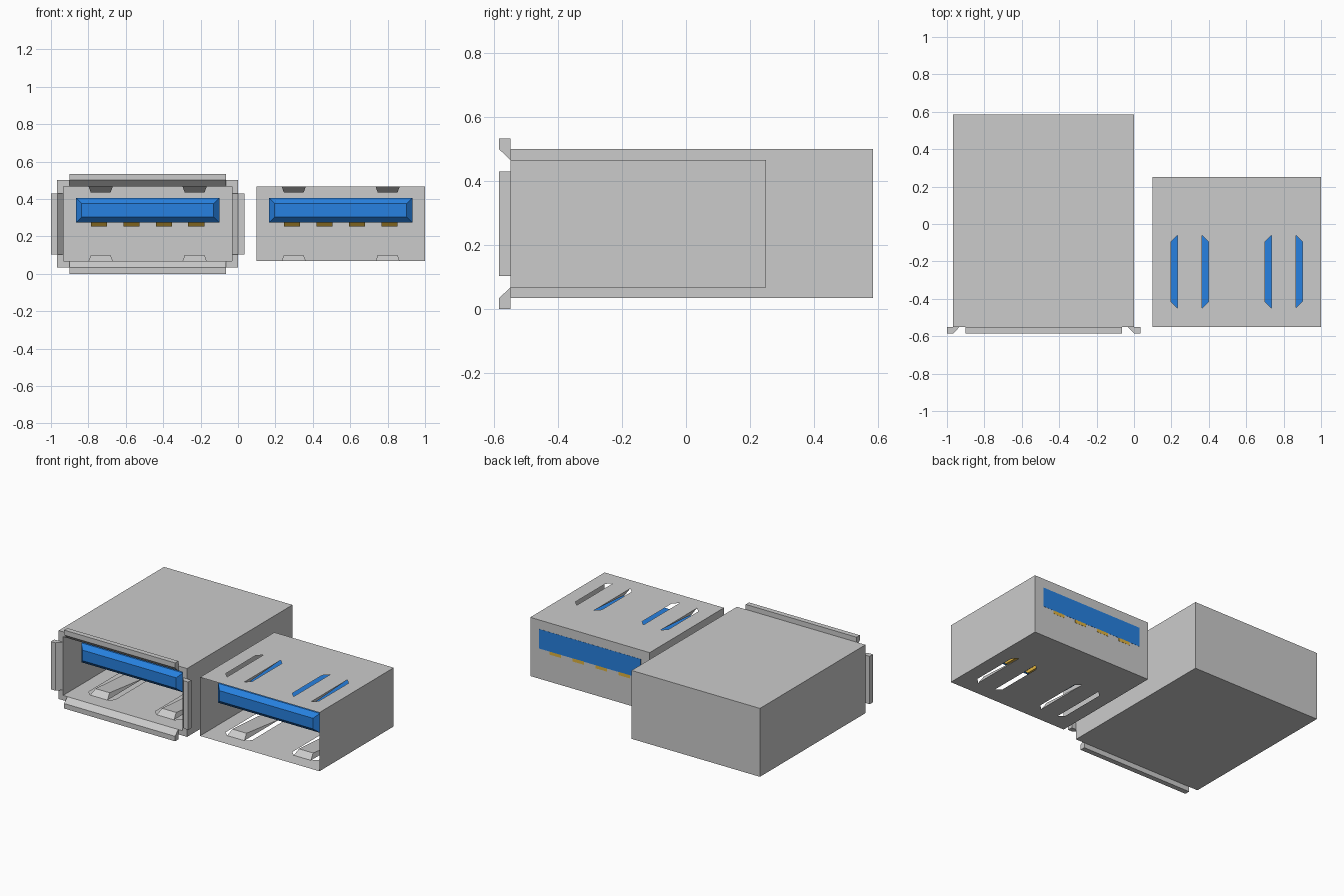
import bpy, bmesh

if "Cube" in bpy.data.objects:
    bpy.data.objects.remove(bpy.data.objects["Cube"])

MID = 0.267                    # centre height of both ports
FRONT, BACK = -0.55, 0.25      # depth range of a socket shell


def material(name, color):
    m = bpy.data.materials.new(name)
    m.diffuse_color = color
    m.use_nodes = True
    m.node_tree.nodes["Principled BSDF"].inputs["Base Color"].default_value = m.diffuse_color
    return m


BLUE = material("blue_plastic", (0.02, 0.22, 0.75, 1))
GOLD = material("gold_contact", (0.75, 0.45, 0.05, 1))


def finish(name, bm, mat=None):
    bmesh.ops.remove_doubles(bm, verts=bm.verts, dist=1e-5)
    bmesh.ops.recalc_face_normals(bm, faces=bm.faces)
    me = bpy.data.meshes.new(name)
    bm.to_mesh(me)
    bm.free()
    ob = bpy.data.objects.new(name, me)
    bpy.context.collection.objects.link(ob)
    if mat:
        me.materials.append(mat)
    return ob


def face(bm, pts):
    return bm.faces.new([bm.verts.new(p) for p in pts])


def rect(cx, hx, hz, y, cz=MID):
    return [(cx - hx, y, cz - hz), (cx + hx, y, cz - hz),
            (cx + hx, y, cz + hz), (cx - hx, y, cz + hz)]


def loft(bm, rings, cap_start=True, cap_end=True):
    """Skin matching loops of points, optionally capping the ends."""
    loops = [[bm.verts.new(p) for p in r] for r in rings]
    for a, b in zip(loops, loops[1:]):
        for i in range(len(a)):
            j = (i + 1) % len(a)
            bm.faces.new((a[i], a[j], b[j], b[i]))
    if cap_start:
        bm.faces.new(loops[0])
    if cap_end:
        bm.faces.new(loops[-1])


def socket(prefix, cx):
    hx, hz = 0.45, 0.2
    # thin shell: sides, back, and slotted top and bottom
    bm = bmesh.new()
    for s in (-1, 1):
        x = cx + s * hx
        face(bm, [(x, FRONT, MID - hz), (x, BACK, MID - hz),
                  (x, BACK, MID + hz), (x, FRONT, MID + hz)])
        z = MID + s * hz
        loops = [[(cx - hx, FRONT), (cx + hx, FRONT), (cx + hx, BACK), (cx - hx, BACK)]]
        for sx in (-0.251, 0.251):
            for k in (-1, 1):
                a, b = cx + sx + k * 0.065, cx + sx + k * 0.1
                loops.append([(a, -0.45), (b, -0.415), (b, -0.095), (a, -0.06)])
        edges = []
        for lp in loops:
            vs = [bm.verts.new((px, py, z)) for px, py in lp]
            edges += [bm.edges.new((vs[i], vs[i - 1])) for i in range(4)]
        bmesh.ops.triangle_fill(bm, edges=edges, use_beauty=True)
    face(bm, rect(cx, hx, hz, BACK))
    finish(prefix + "_socket_shell", bm)

    # retaining springs: wedges pressed inward from the shell
    bm = bmesh.new()
    for s in (-1, 1):
        z0, z1 = MID + s * hz, MID + s * (hz - 0.032)
        for sx in (-0.251, 0.251):
            x = cx + sx
            w, n = 0.065, 0.053
            fl, fr = (x - w, -0.45, z0), (x + w, -0.45, z0)
            pl, pr = (x - n, -0.41, z1), (x + n, -0.41, z1)
            bl, br = (x - w, -0.06, z0), (x + w, -0.06, z0)
            for pts in ([fl, fr, pr, pl], [pl, pr, br, bl], [fl, pl, bl], [fr, br, pr]):
                face(bm, pts)
    finish(prefix + "_springs", bm)

    # tongue with chamfered nose
    bm = bmesh.new()
    tz = 0.339
    loft(bm, [rect(cx, 0.353, 0.036, -0.48, tz), rect(cx, 0.383, 0.066, -0.45, tz),
              rect(cx, 0.383, 0.066, BACK + 0.001, tz)])
    finish(prefix + "_tongue", bm, BLUE)

    # contacts under the tongue
    bm = bmesh.new()
    for dx in (-0.26, -0.087, 0.087, 0.26):
        a, b = cx + dx - 0.043, cx + dx + 0.043
        prof = [(-0.43, 0.274), (-0.41, 0.252), (BACK + 0.001, 0.252), (BACK + 0.001, 0.274)]
        loft(bm, [[(x, y, z) for y, z in prof] for x in (a, b)])
    finish(prefix + "_contacts", bm, GOLD)


LEFT, RIGHT = -0.483, 0.549
socket("left", LEFT)
socket("right", RIGHT)

# outer housing around the left socket, open at the front
bm = bmesh.new()
loft(bm, [rect(LEFT, 0.45, 0.2, FRONT), rect(LEFT, 0.484, 0.233, FRONT),
          rect(LEFT, 0.484, 0.233, 0.585)], cap_start=False)
finish("outer_housing", bm)

# flared lips: (distance beyond the opening edge, y)
LIP = [(0, FRONT), (0.033, -0.585), (0.067, -0.585), (0.067, FRONT)]
for s, name in ((1, "top_lip"), (-1, "bottom_lip")):
    bm = bmesh.new()
    loft(bm, [[(LEFT + x, y, MID + s * (0.2 + d)) for d, y in LIP] for x in (-0.418, 0.418)])
    finish(name, bm)
for s, name in ((1, "right_lip"), (-1, "left_lip")):
    bm = bmesh.new()
    loft(bm, [[(LEFT + s * (0.45 + d), y, MID + z) for d, y in LIP] for z in (-0.163, 0.163)])
    finish(name, bm)
